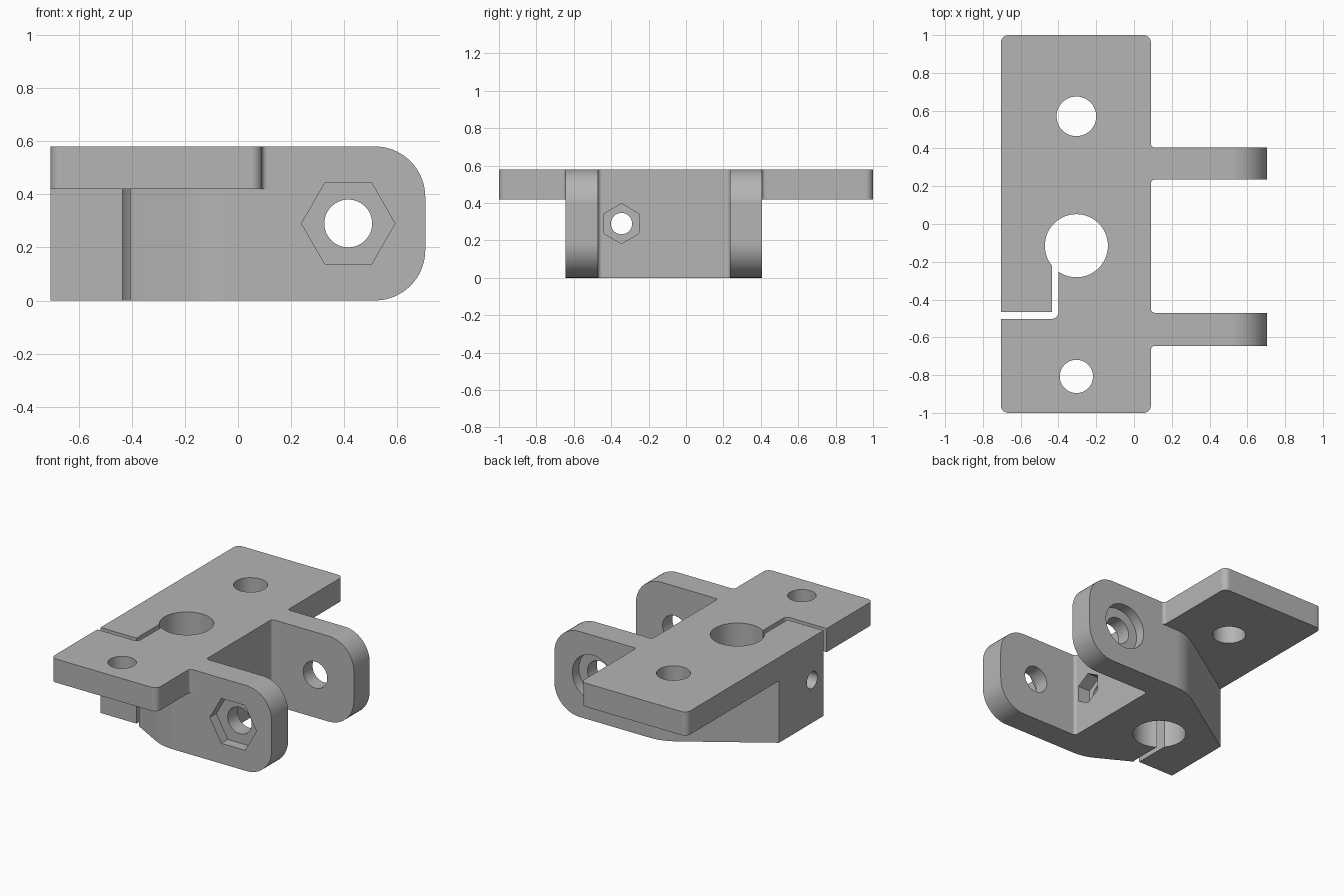
import bpy
import bmesh
import math
from mathutils import Vector

cube = bpy.data.objects.get("Cube")
if cube:
    bpy.data.objects.remove(cube)

grey = bpy.data.materials.new("plain grey")
grey.use_nodes = True
GREY = (0.46, 0.46, 0.46, 1)
grey.diffuse_color = GREY
grey.node_tree.nodes["Principled BSDF"].inputs["Base Color"].default_value = GREY


def rounded(points):
    """Outline from (x, y[, radius]) corners, with the given corners rounded."""
    out = []
    for i, p in enumerate(points):
        c = Vector(p[:2])
        if len(p) == 2:
            out.append(c)
            continue
        a = (Vector(points[i - 1][:2]) - c).normalized()
        b = (Vector(points[(i + 1) % len(points)][:2]) - c).normalized()
        half = a.angle(b) / 2
        mid = c + (a + b).normalized() * p[2] / math.sin(half)
        start = c + a * p[2] / math.tan(half) - mid
        sweep = (c + b * p[2] / math.tan(half) - mid).angle_signed(start)
        n = max(4, round(abs(sweep) / 0.12))
        for k in range(n + 1):
            t = sweep * k / n
            out.append(mid + Vector((start.x * math.cos(t) - start.y * math.sin(t),
                                     start.x * math.sin(t) + start.y * math.cos(t))))
    return out


def ring(u, v, r, sides=48, turn=0.0):
    angles = [turn + math.tau * k / sides for k in range(sides)]
    return [Vector((u + r * math.cos(a), v + r * math.sin(a))) for a in angles]


def prism(name, outline, lo, hi, axis="z"):
    """Extrude a flat outline from lo to hi along an axis."""
    place = {"x": lambda p, d: (d, p.x, p.y),
             "y": lambda p, d: (p.x, d, p.y),
             "z": lambda p, d: (p.x, p.y, d)}[axis]
    bm = bmesh.new()
    ends = [[bm.verts.new(place(p, d)) for p in outline] for d in (lo, hi)]
    bm.faces.new(ends[0])
    bm.faces.new(ends[1])
    n = len(outline)
    for i in range(n):
        j = (i + 1) % n
        bm.faces.new((ends[0][i], ends[0][j], ends[1][j], ends[1][i]))
    bmesh.ops.recalc_face_normals(bm, faces=bm.faces)
    mesh = bpy.data.meshes.new(name)
    bm.to_mesh(mesh)
    bm.free()
    mesh.materials.append(grey)
    obj = bpy.data.objects.new(name, mesh)
    bpy.context.collection.objects.link(obj)
    return obj


def combine(target, tool, operation):
    """Apply a boolean and discard the tool."""
    mod = target.modifiers.new("boolean", "BOOLEAN")
    mod.operation = operation
    mod.solver = "EXACT"
    mod.object = tool
    bpy.context.view_layer.objects.active = target
    bpy.ops.object.modifier_apply(modifier=mod.name)
    bpy.data.objects.remove(tool)


LEFT, WALL, TIP, TOP = -0.705, 0.09, 0.705, 0.58

# Clamp body with its two arms, seen from above
bracket = prism("clamp_bracket", rounded([
    (LEFT, -0.467), (-0.42, -0.467), (-0.4, -0.49), (-0.12, -0.645, 0.3),
    (0.8, -0.645), (0.8, -0.47), (WALL, -0.47, 0.02), (WALL, 0.235, 0.02),
    (0.8, 0.235), (0.8, 0.405), (-0.1, 0.405, 0.3), (LEFT, 0.01)]), -0.1, 0.7)

# Rounded arm ends, from the side profile
profile = prism("side_profile", rounded([
    (-1, 0), (TIP, 0, 0.19), (TIP, TOP, 0.19), (-1, TOP)]), -1.2, 1.2, "y")
combine(bracket, profile, "INTERSECT")

# Mounting plate with filleted roots at the arms
plate = prism("mounting_plate", rounded([
    (LEFT, -1, 0.04), (WALL, -1, 0.04), (WALL, -0.645, 0.02), (0.15, -0.645),
    (0.15, -0.56), (0, -0.56), (0, 0.32), (0.15, 0.32), (0.15, 0.405),
    (WALL, 0.405, 0.02), (WALL, 1, 0.04), (LEFT, 1, 0.04)]), 0.42, TOP)
combine(bracket, plate, "UNION")

# L-shaped clamping slot
slot = prism("slot", rounded([
    (-0.8, -0.502), (-0.4, -0.502, 0.035), (-0.4, -0.2), (-0.435, -0.2),
    (-0.435, -0.467), (-0.8, -0.467)]), -0.2, 0.8)

# Rod bore, mounting holes, pivot bore, clamp bolt bore and nut pockets
cutters = [
    slot,
    prism("rod_bore", ring(-0.305, -0.115, 0.167, 64), -0.2, 0.8),
    prism("back_hole", ring(-0.305, 0.57, 0.105), 0.2, 0.8),
    prism("front_hole", ring(-0.305, -0.807, 0.088), 0.2, 0.8),
    prism("pivot_bore", ring(0.415, 0.29, 0.09), -1, 1, "y"),
    prism("pivot_nut_pocket", ring(0.415, 0.29, 0.176, 6), -0.8, -0.575, "y"),
    prism("pivot_head_pocket", ring(0.415, 0.29, 0.155), 0.335, 0.6, "y"),
    prism("bolt_bore", ring(-0.345, 0.29, 0.057, 32), -1, 0.5, "x"),
    prism("bolt_nut_pocket", ring(-0.345, 0.29, 0.107, 6, math.pi / 6), 0.0, 0.3, "x"),
]
for cutter in cutters:
    combine(bracket, cutter, "DIFFERENCE")

# Smooth rounds, crisp edges
bpy.ops.object.select_all(action="DESELECT")
bracket.select_set(True)
bpy.context.view_layer.objects.active = bracket
bpy.ops.object.shade_smooth_by_angle(angle=math.radians(25))
weighted = bracket.modifiers.new("weighted normals", "WEIGHTED_NORMAL")
weighted.keep_sharp = True
